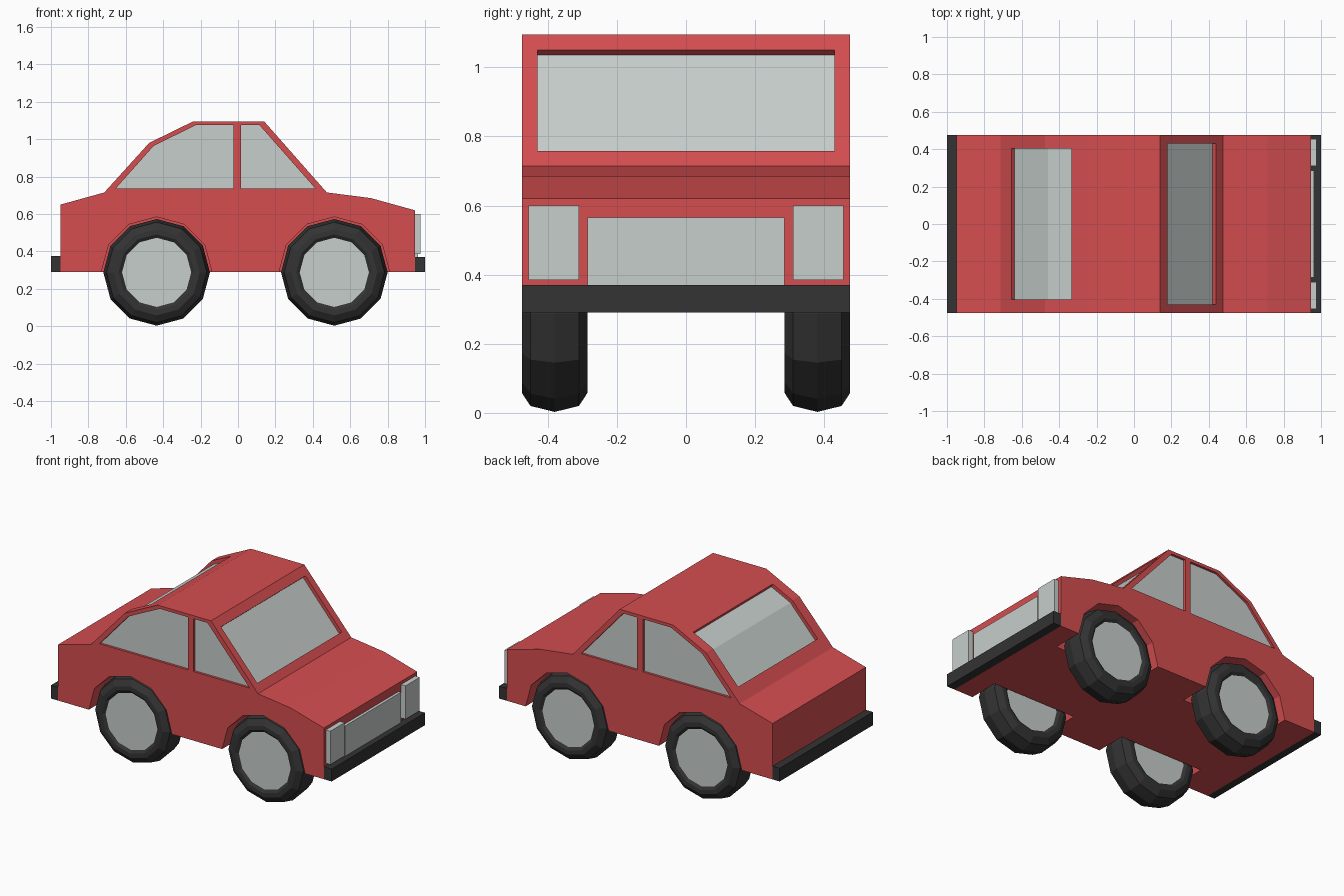
import bpy, bmesh
from math import sin, cos, pi
from mathutils import Vector

cube = bpy.data.objects.get("Cube")
if cube:
    bpy.data.objects.remove(cube, do_unlink=True)


def material(name, rgb):
    m = bpy.data.materials.new(name)
    m.use_nodes = True
    m.diffuse_color = (*rgb, 1)
    m.node_tree.nodes["Principled BSDF"].inputs["Base Color"].default_value = (*rgb, 1)
    return m


RED = material("red paint", (0.66, 0.075, 0.08))
GREY = material("pale grey", (0.57, 0.62, 0.60))
BLACK = material("black rubber", (0.033, 0.033, 0.033))


def finish(name, bm, *mats):
    bmesh.ops.recalc_face_normals(bm, faces=bm.faces)
    mesh = bpy.data.meshes.new(name)
    bm.to_mesh(mesh)
    bm.free()
    for m in mats:
        mesh.materials.append(m)
    ob = bpy.data.objects.new(name, mesh)
    bpy.context.collection.objects.link(ob)
    return ob


def prism(name, outline, y0, y1, mat):
    """Extrude an x/z outline from y0 to y1."""
    bm = bmesh.new()
    base = bm.faces.new([bm.verts.new((x, y0, z)) for x, z in outline])
    ext = bmesh.ops.extrude_face_region(bm, geom=[base])["geom"]
    verts = [v for v in ext if isinstance(v, bmesh.types.BMVert)]
    bmesh.ops.translate(bm, verts=verts, vec=(0, y1 - y0, 0))
    return finish(name, bm, mat)


def block(name, x0, x1, y0, y1, z0, z1, mat):
    return prism(name, [(x0, z0), (x1, z0), (x1, z1), (x0, z1)], y0, y1, mat)


def ring(cx, cz, r, n=12):
    return [(cx + r * cos(2 * pi * i / n), cz + r * sin(2 * pi * i / n)) for i in range(n)]


def offset(points, d):
    """Shift a left-to-right polyline outward by d with mitred bends."""
    pts = [Vector(p) for p in points]
    normals = []
    for a, b in zip(pts, pts[1:]):
        t = (b - a).normalized()
        normals.append(Vector((-t.y, t.x)))
    out = []
    for i, p in enumerate(pts):
        a, b = normals[max(i - 1, 0)], normals[min(i, len(normals) - 1)]
        out.append(p + (a + b) * (d / (1 + a.dot(b))))
    return out


def band(points, d0, d1):
    return offset(points, d0) + offset(points, d1)[::-1]


def carve(target, cutter):
    cutter.hide_render = True
    mod = target.modifiers.new("cut", "BOOLEAN")
    mod.operation, mod.solver, mod.object = "DIFFERENCE", "EXACT", cutter
    bpy.context.view_layer.objects.active = target
    bpy.ops.object.modifier_apply(modifier=mod.name)
    bpy.data.objects.remove(cutter, do_unlink=True)


HALF = 0.475
AXLES = {"rear": -0.435, "front": 0.515}
AXLE_Z = 0.288
SIDES = {"left": 1, "right": -1}
RECESS, PANE = 0.023, 0.006

# Body shell
body = prism("body", [(-0.95, 0.29), (-0.95, 0.65), (-0.715, 0.715), (-0.475, 0.98),
                      (-0.24, 1.095), (0.14, 1.095), (0.475, 0.715), (0.71, 0.685),
                      (0.945, 0.62), (0.945, 0.29)], -HALF, HALF, RED)

# Wheel arches
for cx in AXLES.values():
    for s in SIDES.values():
        carve(body, prism("arch_cutter", ring(cx, AXLE_Z, 0.296), s * 0.275, s * 0.6, RED))

# Recessed windscreen and rear window
screens = {"windscreen": ([(0.18, 1.05), (0.438, 0.757)], 0.43),
           "rear_window": ([(-0.655, 0.781), (-0.475, 0.98), (-0.335, 1.0485)], 0.405)}
for name, (line, w) in screens.items():
    carve(body, prism("cutter", band(line, -RECESS - PANE / 2, 0.05), -w, w, RED))
    prism(name, band(line, -RECESS - PANE, -RECESS), -w, w, GREY)

# Recessed side windows
panes = {"rear_side_window": [(-0.655, 0.735), (-0.45, 0.965), (-0.225, 1.075),
                              (-0.025, 1.075), (-0.025, 0.735)],
         "front_side_window": [(0.015, 0.735), (0.015, 1.075), (0.115, 1.075), (0.415, 0.735)]}
for name, outline in panes.items():
    for side, s in SIDES.items():
        y = HALF - 0.015
        carve(body, prism("cutter", outline, s * (y - PANE / 2), s * 0.6, RED))
        prism(f"{side}_{name}", outline, s * (y - PANE), s * y, GREY)

# Bumpers, grille and headlights
block("front_bumper", 0.945, 1.0, -HALF, HALF, 0.29, 0.37, BLACK)
block("rear_bumper", -1.0, -0.95, -HALF, HALF, 0.29, 0.375, BLACK)
block("grille", 0.94, 0.963, -0.285, 0.285, 0.365, 0.565, GREY)
for side, s in SIDES.items():
    block(f"{side}_headlight", 0.94, 0.977, s * 0.31, s * 0.455, 0.385, 0.6, GREY)


# Wheels: lathed tyre with a pale hub on both faces
def wheel(name, cx, cy):
    half = [(0.083, 0.185), (0.095, 0.203), (0.095, 0.23), (0.07, 0.268)]
    profile = half + [(0, 0.285)] + [(-y, r) for y, r in reversed(half)]
    bm = bmesh.new()
    loops = [[bm.verts.new((x, cy + y, z)) for x, z in ring(cx, AXLE_Z, r)]
             for y, r in profile]
    for a, b in zip(loops, loops[1:]):
        for i in range(len(a)):
            bm.faces.new((a[i - 1], a[i], b[i], b[i - 1]))
    for cap in (loops[0], loops[-1]):
        bm.faces.new(cap).material_index = 1
    finish(name, bm, BLACK, GREY)


for end, cx in AXLES.items():
    for side, s in SIDES.items():
        wheel(f"{end}_{side}_wheel", cx, s * 0.38)
